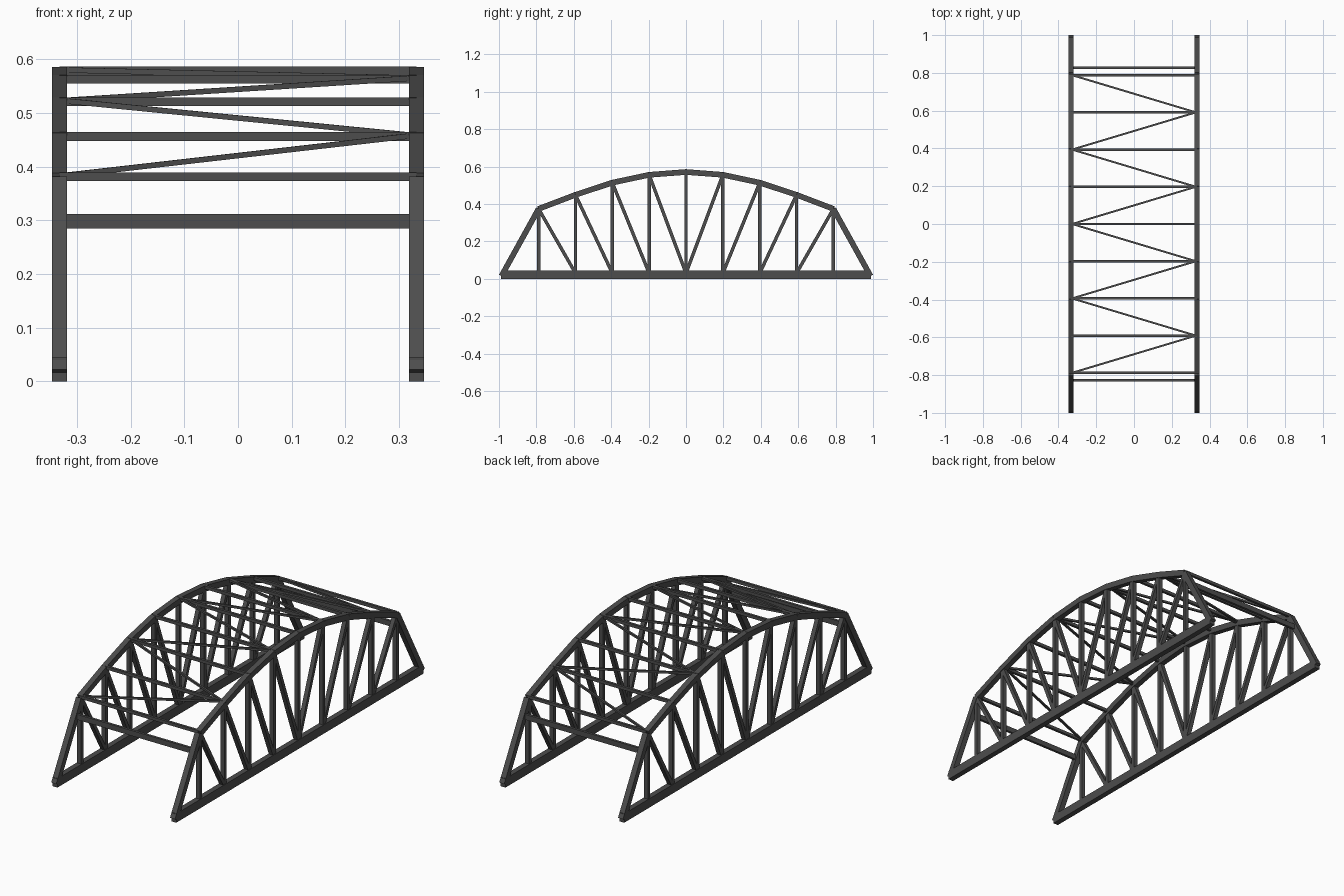
import bpy
from mathutils import Vector, Matrix

if "Cube" in bpy.data.objects:
    bpy.data.objects.remove(bpy.data.objects["Cube"])

steel = bpy.data.materials.new("dark_steel")
steel.diffuse_color = (0.075, 0.075, 0.075, 1)
steel.use_nodes = True
steel.node_tree.nodes["Principled BSDF"].inputs["Base Color"].default_value = steel.diffuse_color

SIDE = 0.333          # truss plane offset
STEP = 0.197          # panel length
HEIGHTS = [0.571, 0.556, 0.514, 0.449, 0.374]   # top nodes, middle to end
NODES = [(i * STEP, HEIGHTS[abs(i)]) for i in range(-4, 5)]


def beam(name, a, b, width, depth):
    """Box running from a to b; width is horizontal, depth is across it."""
    a, b = Vector(a), Vector(b)
    d = (b - a).normalized()
    side = Vector((1, 0, 0)) if abs(d.x) < 1e-4 else d.cross(Vector((0, 0, 1))).normalized()
    up = side.cross(d)
    verts = []
    for p in (a, b):
        for s, t in ((-1, -1), (1, -1), (1, 1), (-1, 1)):
            verts.append(p + side * s * width / 2 + up * t * depth / 2)
    faces = [(3, 2, 1, 0), (4, 5, 6, 7)]
    faces += [(i, (i + 1) % 4, (i + 1) % 4 + 4, i + 4) for i in range(4)]
    # keep the faces pointing outward
    if side.cross(up).dot(d) < 0:
        faces = [f[::-1] for f in faces]
    mesh = bpy.data.meshes.new(name)
    mesh.from_pydata(verts, [], faces)
    mesh.materials.append(steel)
    ob = bpy.data.objects.new(name, mesh)
    bpy.context.collection.objects.link(ob)
    return ob


# Two arched side trusses
for x, tag in ((-SIDE, "left"), (SIDE, "right")):
    beam(f"bottom_chord_{tag}", (x, -0.99, 0.0225), (x, 0.99, 0.0225), 0.028, 0.045)
    # end posts and top chord
    path = [(-0.987, 0.0145)] + NODES + [(0.987, 0.0145)]
    for (y0, z0), (y1, z1) in zip(path, path[1:]):
        beam(f"top_chord_{tag}", (x, y0, z0), (x, y1, z1), 0.028, 0.03)
    # verticals, and diagonals leaning towards the middle
    for y, z in NODES:
        beam(f"vertical_{tag}", (x, y, 0.03), (x, y, z), 0.022, 0.018)
        if abs(y) > 0.01:
            foot = y - STEP * (1 if y > 0 else -1)
            beam(f"diagonal_{tag}", (x, y, z), (x, foot, 0.03), 0.022, 0.018)

# Cross struts flush with the top of the chords
for y, z in NODES:
    beam("cross_strut", (-SIDE, y, z + 0.007), (SIDE, y, z + 0.007), 0.013, 0.016)

# Zigzag wind bracing
for i in range(8):
    s = -1 if i % 2 == 0 else 1
    (y0, z0), (y1, z1) = NODES[i], NODES[i + 1]
    beam("wind_brace", (s * 0.328, y0, z0 + 0.009), (-s * 0.328, y1, z1 + 0.009), 0.01, 0.01)

# Portal struts between the end posts
for y in (-0.828, 0.828):
    beam("portal_strut", (-SIDE, y, 0.2985), (SIDE, y, 0.2985), 0.013, 0.027)
